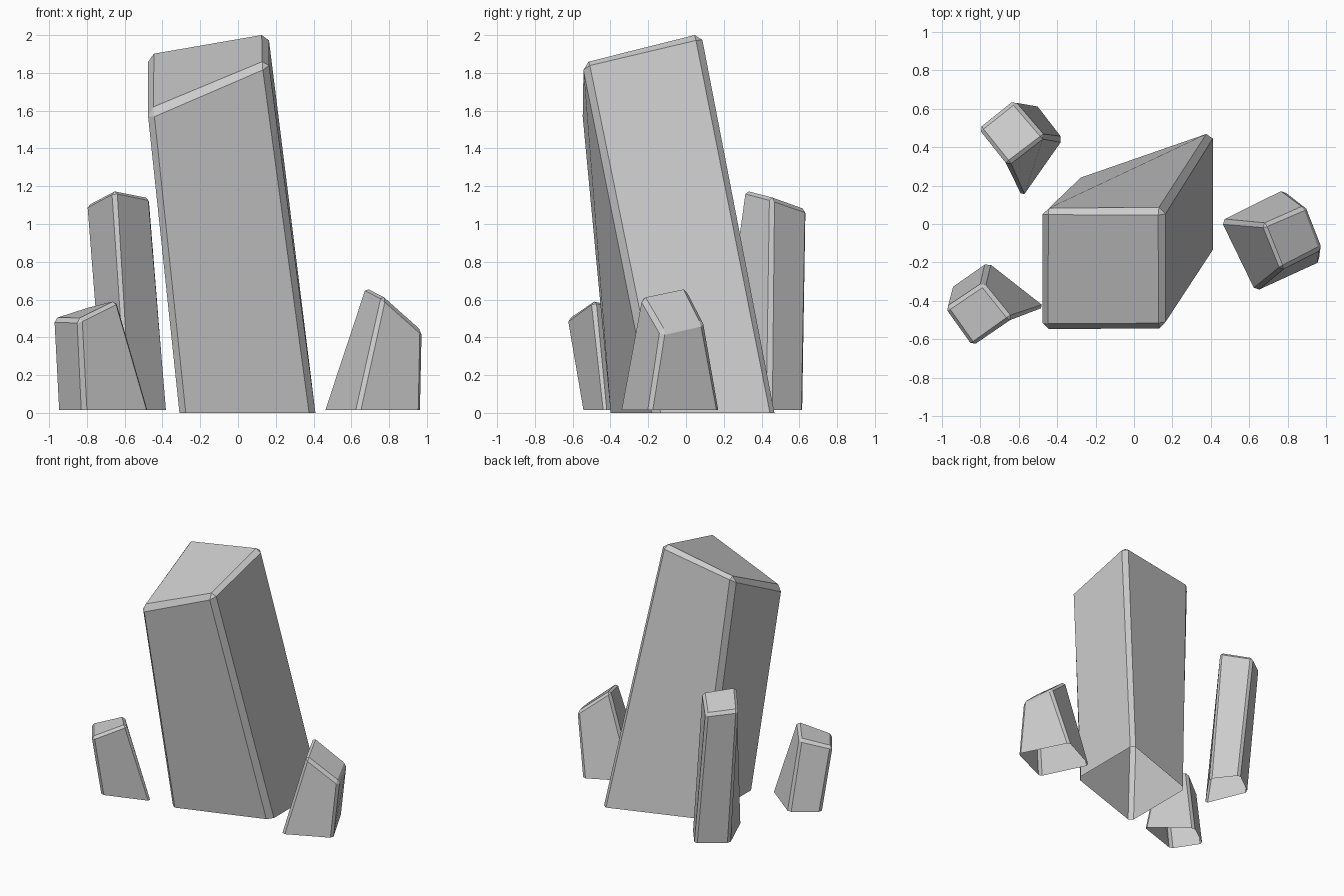
import bpy, bmesh
from mathutils import Vector

if "Cube" in bpy.data.objects:
    bpy.data.objects.remove(bpy.data.objects["Cube"])


def crystal(name, base, top, z0, bevel, grow=0.0):
    """Four-sided leaning shard, open underneath, with chamfered edges."""
    def ring(points):
        pts = [Vector(p) for p in points]
        c = sum(pts, Vector((0, 0, 0))) / 4
        for p in pts:
            d = Vector((p.x - c.x, p.y - c.y, 0)).normalized() * grow
            p += d
        return pts

    bm = bmesh.new()
    lo = [bm.verts.new(p) for p in ring([(x, y, z0) for x, y in base])]
    hi = [bm.verts.new(p) for p in ring(top)]
    for i in range(4):
        j = (i + 1) % 4
        bm.faces.new((lo[i], lo[j], hi[j], hi[i]))
    bm.faces.new(hi)
    bmesh.ops.recalc_face_normals(bm, faces=bm.faces)
    edges = [e for e in bm.edges if len(e.link_faces) == 2]
    bmesh.ops.bevel(bm, geom=edges, offset=bevel, offset_type='OFFSET',
                    segments=1, profile=0.5, affect='EDGES', clamp_overlap=True)
    # keep the open rim level on the ground
    for v in bm.verts:
        if v.is_boundary:
            v.co.z = z0
    mesh = bpy.data.meshes.new(name)
    bm.to_mesh(mesh)
    bm.free()
    ob = bpy.data.objects.new(name, mesh)
    bpy.context.collection.objects.link(ob)
    return ob


# Corners run counter-clockwise seen from above.
# Tall central shard
crystal("main_crystal",
        [(-0.31, -0.41), (0.41, -0.17), (0.41, 0.48), (-0.31, 0.23)],
        [(-0.48, -0.55, 1.59), (0.16, -0.55, 1.865),
         (0.16, 0.08, 2.014), (-0.48, 0.08, 1.912)], 0.0, 0.035)

# Slim shard at the back left
crystal("back_left_crystal",
        [(-0.58, 0.15), (-0.38, 0.44), (-0.515, 0.617), (-0.71, 0.47)],
        [(-0.655, 0.315, 1.182), (-0.47, 0.455, 1.142),
         (-0.625, 0.635, 1.075), (-0.80, 0.495, 1.10)], 0.015, 0.02, 0.01)

# Short shard at the front left
crystal("front_left_crystal",
        [(-0.815, -0.54), (-0.474, -0.43), (-0.76, -0.21), (-0.948, -0.34)],
        [(-0.839, -0.628, 0.495), (-0.646, -0.49, 0.60),
         (-0.786, -0.315, 0.56), (-0.974, -0.44, 0.50)], 0.015, 0.02, 0.01)

# Short shard on the right
crystal("right_crystal",
        [(0.635, -0.34), (0.963, -0.19), (0.78, 0.17), (0.463, 0.013)],
        [(0.77, -0.23, 0.62), (0.97, -0.125, 0.43),
         (0.89, 0.085, 0.48), (0.68, -0.005, 0.67)], 0.015, 0.02, 0.01)
